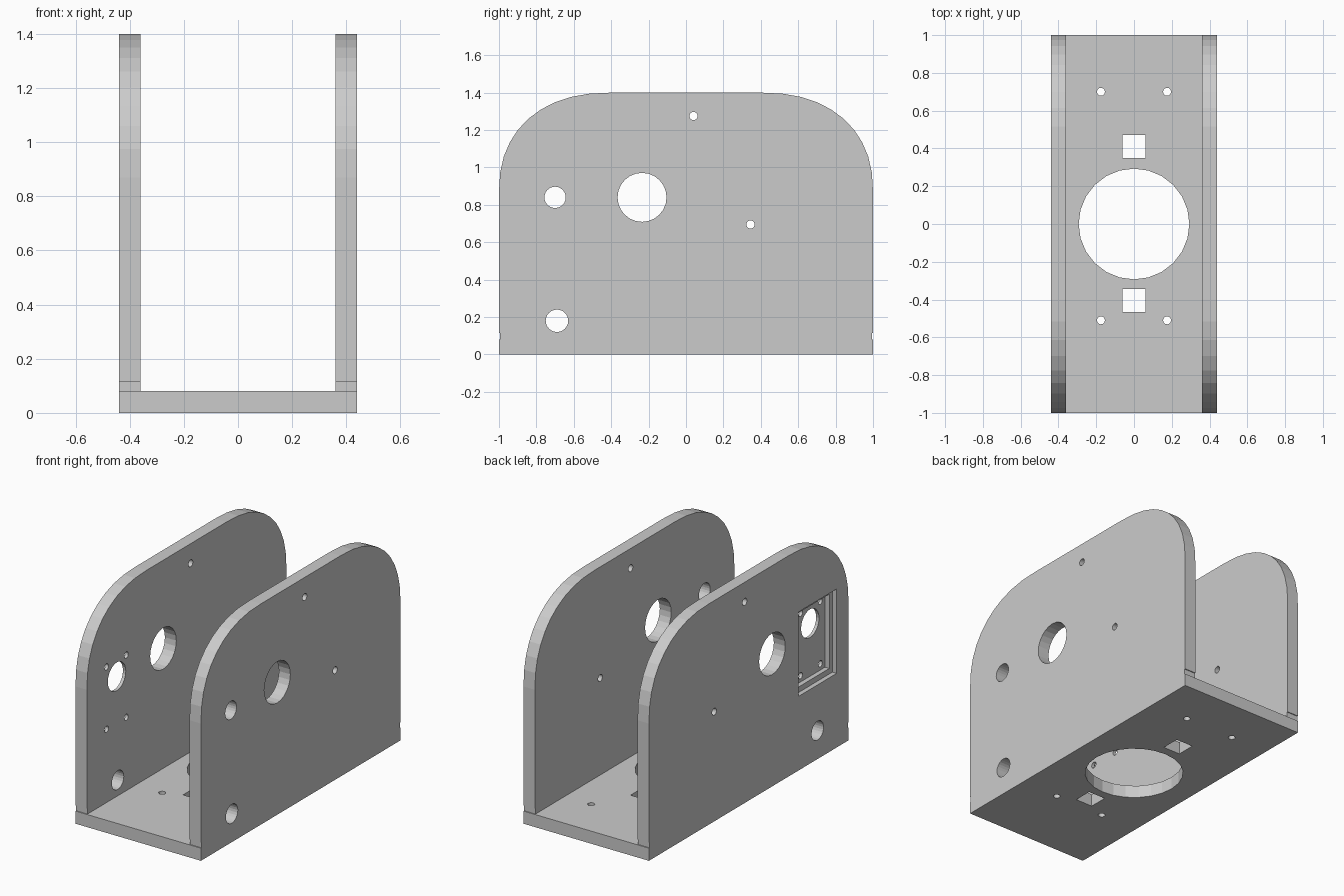
import bpy
import bmesh
from math import cos, sin, pi, tau
from mathutils import Vector

cube = bpy.data.objects.get("Cube")
if cube:
    bpy.data.objects.remove(cube, do_unlink=True)

grey = bpy.data.materials.new("plain grey")
grey.use_nodes = True
COLOUR = (0.6, 0.6, 0.6, 1)
grey.diffuse_color = COLOUR
grey.node_tree.nodes["Principled BSDF"].inputs["Base Color"].default_value = COLOUR


def prism(name, outline, axis, low, high):
    """Extrude a 2D outline along x (outline in y, z) or z (outline in x, y)."""
    bm = bmesh.new()
    place = (lambda a, b: (low, a, b)) if axis == "x" else (lambda a, b: (a, b, low))
    face = bm.faces.new([bm.verts.new(place(a, b)) for a, b in outline])
    grown = bmesh.ops.extrude_face_region(bm, geom=[face])
    shift = Vector((high - low, 0, 0) if axis == "x" else (0, 0, high - low))
    moved = [v for v in grown["geom"] if isinstance(v, bmesh.types.BMVert)]
    bmesh.ops.translate(bm, vec=shift, verts=moved)
    bmesh.ops.recalc_face_normals(bm, faces=bm.faces)
    mesh = bpy.data.meshes.new(name)
    bm.to_mesh(mesh)
    bm.free()
    mesh.materials.append(grey)
    obj = bpy.data.objects.new(name, mesh)
    bpy.context.collection.objects.link(obj)
    return obj


def circle(a, b, r, sides=24):
    return [(a + r * cos(tau * i / sides), b + r * sin(tau * i / sides)) for i in range(sides)]


def rect(a0, a1, b0, b1):
    return [(a0, b0), (a1, b0), (a1, b1), (a0, b1)]


def cut(obj, outline, axis, low, high):
    """Subtract an extruded outline from a part."""
    cutter = prism("cutter", outline, axis, low, high)
    cutter.hide_render = True
    mod = obj.modifiers.new("cut", "BOOLEAN")
    mod.operation = "DIFFERENCE"
    mod.solver = "EXACT"
    mod.object = cutter
    bpy.context.view_layer.objects.active = obj
    bpy.ops.object.modifier_apply(modifier=mod.name)
    mesh = cutter.data
    bpy.data.objects.remove(cutter, do_unlink=True)
    bpy.data.meshes.remove(mesh)


THICK = 0.08
HALF = 0.44
INNER = HALF - THICK

# Base plate with centre opening, square slots and screw holes
base = prism("base_plate", rect(-HALF, HALF, -1, 1), "z", 0, THICK)
cut(base, circle(0, 0, 0.293), "z", -0.1, 0.2)
for y in (0.41, -0.405):
    cut(base, rect(-0.06, 0.06, y - 0.06, y + 0.06), "z", -0.1, 0.2)
for x in (-0.175, 0.175):
    for y in (0.7, -0.51):
        cut(base, circle(x, y, 0.021, 16), "z", -0.1, 0.2)

# Side plate outline: tiny foot notch, straight edge, broad rounded shoulder
STEPS = 10
half_outline = [(0.994, THICK), (0.994, 0.115), (1, 0.115)]
for i in range(STEPS + 1):
    t = pi / 2 * i / STEPS
    half_outline.append((0.4 + 0.6 * cos(t) ** 0.88, 0.87 + 0.53 * max(sin(t), 0) ** 0.88))
outline = half_outline + [(-y, z) for y, z in reversed(half_outline)]

# Holes shared by both plates: y, z, radius
SHARED = [(-0.235, 0.84, 0.131), (-0.69, 0.18, 0.06),
          (0.04, 1.275, 0.022), (0.345, 0.695, 0.022)]


def side_plate(name, low, port_radius):
    plate = prism(name, outline, "x", low, low + THICK)
    for y, z, r in SHARED + [(-0.7, 0.84, port_radius)]:
        cut(plate, circle(y, z, r), "x", low - 0.1, low + 0.2)
    return plate


left = side_plate("left_plate", INNER, 0.057)
right = side_plate("right_plate", -HALF, 0.09)

# Stepped recess on the outside of the right plate, with four screw holes
cut(right, rect(-0.88, -0.5, 0.47, 1.005), "x", -0.6, -HALF + 0.03)
cut(right, rect(-0.85, -0.53, 0.505, 0.975), "x", -0.6, -HALF + 0.06)
for y in (-0.803, -0.605):
    for z in (0.545, 0.94):
        cut(right, circle(y, z, 0.02, 16), "x", -0.6, -0.2)
